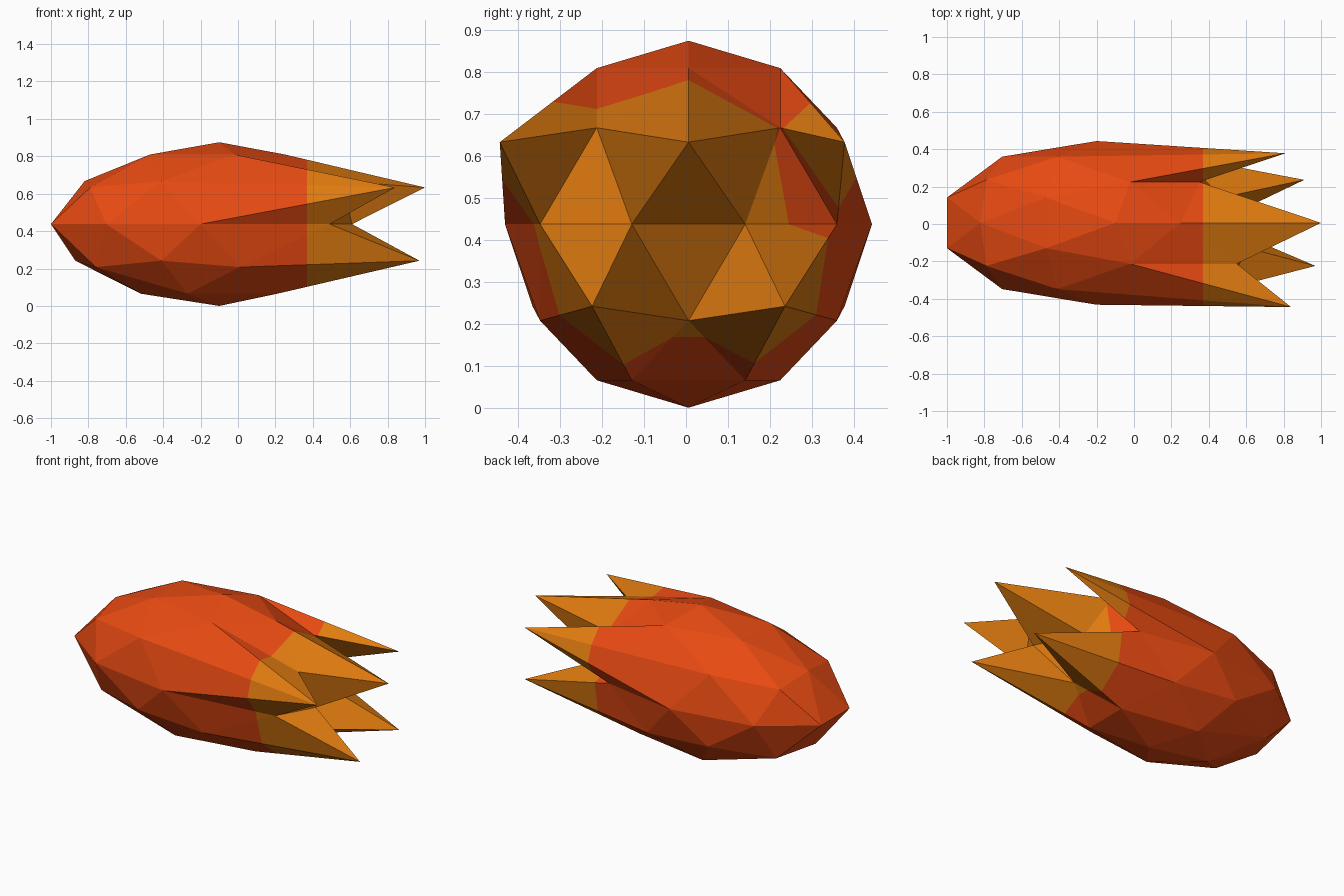
import bpy, bmesh

if "Cube" in bpy.data.objects:
    bpy.data.objects.remove(bpy.data.objects["Cube"])

R = 0.4375        # cross-section radius
TAIL_X = 0.37     # where the colour changes

# Length positions of the sphere's vertices: one row per height level (bottom to
# top), sorted back to front. A pair gives the -y and +y side separately.
ROWS = [
    [-0.10],
    [-0.52, -0.27, 0.21],
    [-0.76, 0.01, 0.43],
    [-0.87, -0.41, (0.97, 0.91)],
    [-1.00, -0.705, -0.20, (0.49, 0.26), (0.61, 0.47)],
    [-0.79, (0.84, 0.81), 1.00],
    [-0.82, -0.41, (0.55, 0.35)],
    [-0.47, -0.02, 0.25],
    [-0.10],
]


def material(name, colour):
    m = bpy.data.materials.new(name)
    m.diffuse_color = (*colour, 1)
    m.use_nodes = True
    m.node_tree.nodes["Principled BSDF"].inputs["Base Color"].default_value = m.diffuse_color
    return m


# Faceted body: a low-poly sphere with its front corners drawn into spikes
bm = bmesh.new()
bmesh.ops.create_icosphere(bm, subdivisions=2, radius=1)
levels = sorted({round(v.co.z, 2) + 0.0 for v in bm.verts})
moves = []
for level, row in zip(levels, ROWS):
    ring = [v for v in bm.verts if abs(v.co.z - level) < 0.02]
    xs = sorted({round(v.co.x, 2) + 0.0 for v in ring})
    for x, new_x in zip(xs, row):
        for v in ring:
            if abs(v.co.x - x) < 0.02:
                side = new_x[v.co.y > 0] if isinstance(new_x, tuple) else new_x
                y = v.co.y * R + 0.006
                if new_x == (0.84, 0.81) and y < 0:
                    y -= 0.078          # this spike flares outwards
                moves.append((v, (side, y, v.co.z * R + R)))
for v, co in moves:
    v.co = co

# Cut along the colour line and paint the spiky end
bmesh.ops.bisect_plane(bm, geom=bm.verts[:] + bm.edges[:] + bm.faces[:],
                       plane_co=(TAIL_X, 0, 0), plane_no=(1, 0, 0))
for f in bm.faces:
    f.smooth = False
    f.material_index = int(f.calc_center_median().x > TAIL_X)
bmesh.ops.recalc_face_normals(bm, faces=bm.faces)

mesh = bpy.data.meshes.new("flame_body")
bm.to_mesh(mesh)
bm.free()
mesh.materials.append(material("red orange", (0.80, 0.068, 0.006)))
mesh.materials.append(material("amber", (0.75, 0.20, 0.005)))
bpy.context.collection.objects.link(bpy.data.objects.new("flame_body", mesh))
